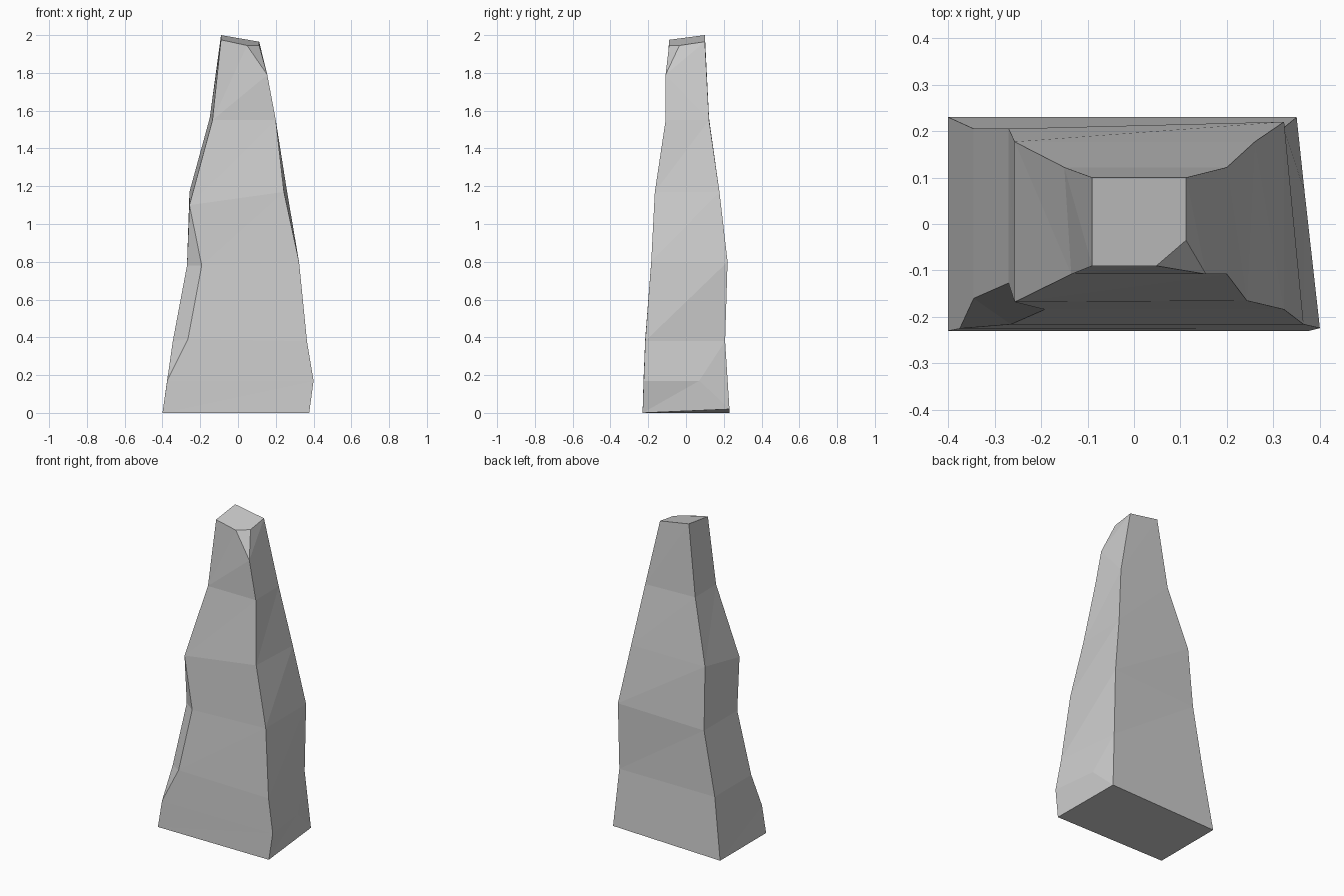
import bpy, bmesh

if "Cube" in bpy.data.objects:
    bpy.data.objects.remove(bpy.data.objects["Cube"])

bm = bmesh.new()
cache = {}


def vert(p):
    if p not in cache:
        cache[p] = bm.verts.new(p)
    return cache[p]


def face(points):
    pts = list(dict.fromkeys(points))
    if len(pts) > 2:
        try:
            bm.faces.new([vert(p) for p in pts])
        except ValueError:
            pass


def strip(a, b):
    """Skin between two upright corner lines, level by level."""
    i = j = 0
    while i < len(a) - 1 or j < len(b) - 1:
        up_a, up_b = i < len(a) - 1, j < len(b) - 1
        if up_a and up_b and abs(a[i + 1][2] - b[j + 1][2]) < 0.08:
            # split each level into two triangles
            face((a[i], b[j], b[j + 1]))
            face((a[i], b[j + 1], a[i + 1]))
            i, j = i + 1, j + 1
        elif up_a and (not up_b or a[i + 1][2] < b[j + 1][2]):
            face((a[i], b[j], a[i + 1]))
            i += 1
        else:
            face((a[i], b[j], b[j + 1]))
            j += 1


# Back corner lines, bottom to top
back_left = [(-.40, .23, 0), (-.345, .205, .38), (-.27, .205, .78),
             (-.257, .177, 1.17), (-.15, .122, 1.56), (-.09, .10, 2)]
back_right = [(.35, .23, .02), (.322, .207, .38), (.323, .22, .8),
              (.26, .177, 1.17), (.2, .122, 1.55), (.112, .10, 1.965)]

# Front left corner, split in two by a chipped facet in the lower half
foot = [(-.40, -.23, 0), (-.375, -.225, .17)]
crown = [(-.257, -.168, 1.1), (-.135, -.108, 1.55), (-.09, -.09, 1.975)]
left_edge = foot + [(-.345, -.16, .38), (-.27, -.127, .78)] + crown
front_edge = foot + [(-.265, -.216, .39), (-.192, -.184, .78)] + crown

# Front right corner, split in two by a chip at the tip
corner = [(.377, -.23, 0), (.40, -.224, .17), (.365, -.216, .38),
          (.323, -.184, .8), (.243, -.165, 1.17), (.2, -.108, 1.55),
          (.155, -.108, 1.79)]
chip_front = corner + [(.048, -.09, 1.945)]
chip_right = corner + [(.112, -.035, 1.945)]

# Sides: the right side has an extra point low on its face
lines = [back_left, left_edge, front_edge, chip_front, chip_right, back_right]
strip(back_left, left_edge)
strip(left_edge, front_edge)
strip(front_edge, chip_front)
strip(chip_front, chip_right)
strip(back_right, back_left)
mid = (.367, .07, .17)
face((corner[0], back_right[0], mid))
face((corner[0], mid, corner[1]))
face((corner[1], mid, corner[2]))
face((mid, back_right[1], corner[2]))
face((mid, back_right[0], back_right[1]))
strip(chip_right[2:], back_right[1:])

# Bottom and top caps
face([l[0] for l in lines])
face([l[-1] for l in lines])

bmesh.ops.recalc_face_normals(bm, faces=bm.faces)
mesh = bpy.data.meshes.new("rock_pillar")
bm.to_mesh(mesh)
bm.free()
bpy.context.collection.objects.link(bpy.data.objects.new("rock_pillar", mesh))
